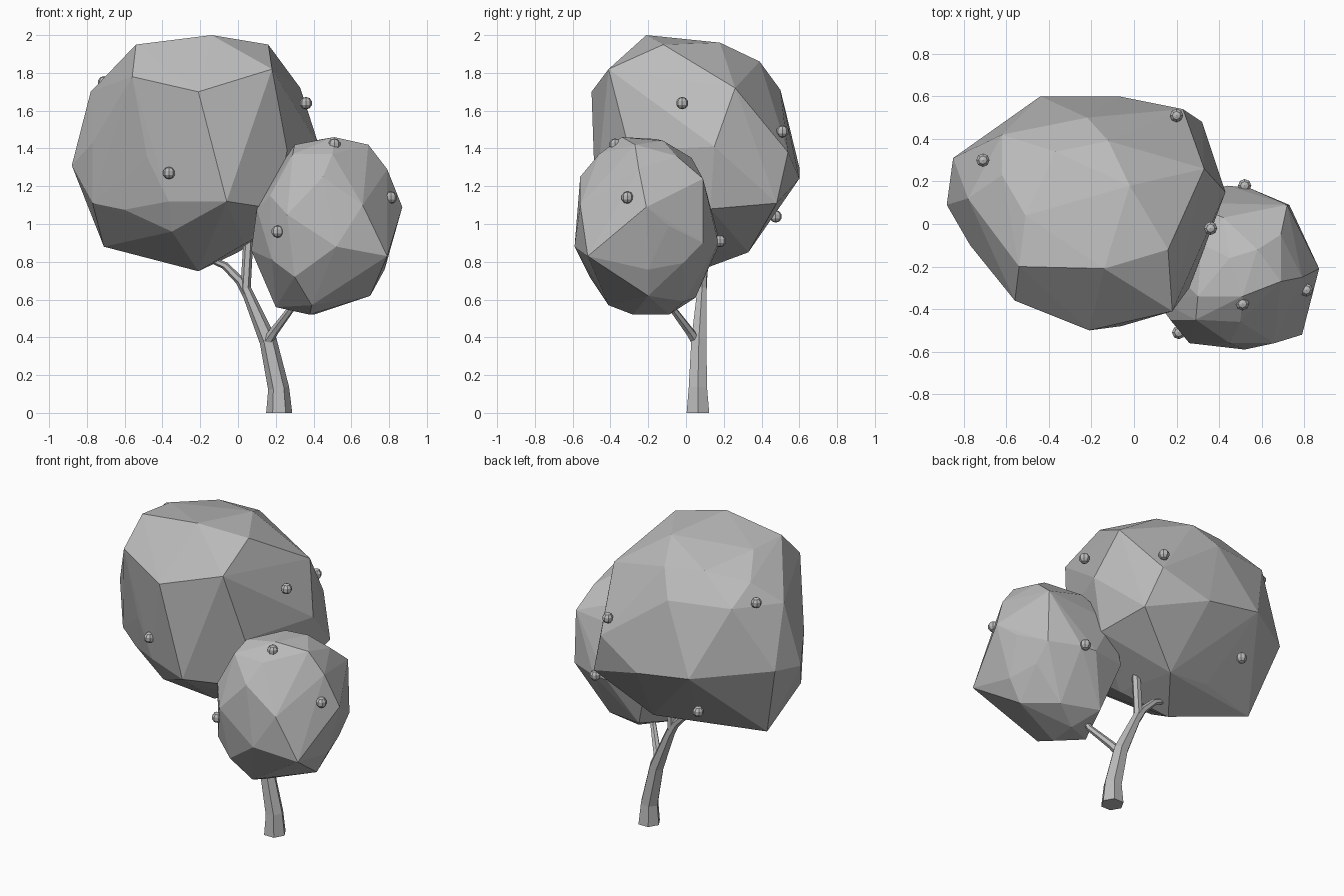
import bpy
import bmesh
from math import cos, sin, tau
from mathutils import Vector

default_cube = bpy.data.objects.get("Cube")
if default_cube:
    bpy.data.objects.remove(default_cube, do_unlink=True)

# One plain grey for the whole tree
grey = bpy.data.materials.new("plain_grey")
grey.use_nodes = True
grey.diffuse_color = (0.5, 0.5, 0.5, 1)
grey.node_tree.nodes["Principled BSDF"].inputs["Base Color"].default_value = grey.diffuse_color


def finish(bm, name):
    """Turn a bmesh into a flat shaded object with outward normals."""
    bmesh.ops.recalc_face_normals(bm, faces=bm.faces[:])
    mesh = bpy.data.meshes.new(name)
    bm.to_mesh(mesh)
    bm.free()
    mesh.materials.append(grey)
    obj = bpy.data.objects.new(name, mesh)
    bpy.context.scene.collection.objects.link(obj)
    return obj


def canopy(name, centre, radii, corners):
    """Faceted ellipsoid whose nearest vertices are pulled out to the given corners."""
    bm = bmesh.new()
    bmesh.ops.create_icosphere(bm, subdivisions=2, radius=1)
    centre, radii = Vector(centre), Vector(radii)
    for v in bm.verts:
        v.co = centre + v.co * radii
    free = set(bm.verts)
    for corner in map(Vector, corners):
        nearest = min(free, key=lambda v: (v.co - corner).length)
        nearest.co = corner
        free.remove(nearest)
    # Wrap the sculpted points in a clean convex skin
    points = [v.co.copy() for v in bm.verts]
    bm.clear()
    for point in points:
        bm.verts.new(point)
    hull = bmesh.ops.convex_hull(bm, input=bm.verts[:])
    loose = {g for g in hull["geom_interior"] + hull["geom_unused"]
             if isinstance(g, bmesh.types.BMVert)}
    bmesh.ops.delete(bm, geom=list(loose), context="VERTS")
    return finish(bm, name)


def limb(name, path, radii, sides=6):
    """Tapering branch lofted along a path; rings follow its direction."""
    bm = bmesh.new()
    path = [Vector(p) for p in path]
    rings = []
    for i, (point, radius) in enumerate(zip(path, radii)):
        ahead = path[min(i + 1, len(path) - 1)] - path[max(i - 1, 0)]
        if i == 0 and point.z == 0:
            ahead = Vector((0, 0, 1))
        turn = Vector((0, 0, 1)).rotation_difference(ahead)
        ring = []
        for k in range(sides):
            angle = tau * k / sides
            offset = Vector((cos(angle), sin(angle), 0)) * radius
            ring.append(bm.verts.new(point + turn @ offset))
        rings.append(ring)
    for low, high in zip(rings, rings[1:]):
        for k in range(sides):
            n = (k + 1) % sides
            bm.faces.new((low[k], low[n], high[n], high[k]))
    bm.faces.new(rings[0])
    bm.faces.new(rings[-1])
    return finish(bm, name)


def fruit(name, place):
    """Small faceted ball sitting on the foliage."""
    bm = bmesh.new()
    bmesh.ops.create_uvsphere(bm, u_segments=8, v_segments=5, radius=0.033)
    bmesh.ops.translate(bm, verts=bm.verts[:], vec=place)
    return finish(bm, name)


# Large crown: top, front, left side, right side, back, underside
canopy("large_crown", (-0.21, 0.06, 1.37), (0.57, 0.48, 0.56), [
    (-.14, -.21, 2), (-.54, -.2, 1.95), (.16, -.12, 1.95), (-.02, .18, 1.96),
    (-.51, .04, 1.94), (-.62, .23, 1.83), (-.37, .34, 1.88), (-.12, .39, 1.86),
    (-.56, -.36, 1.78), (-.21, -.5, 1.7), (.18, -.41, 1.82), (-.06, -.48, 1.12),
    (-.48, -.33, 1.35), (-.35, -.26, .96),
    (-.78, .12, 1.7), (-.77, -.1, 1.43), (-.88, .09, 1.31), (-.85, .31, 1.35), (-.77, -.07, 1.11),
    (-.62, .42, 1.73), (.33, .26, 1.72), (.43, .15, 1.41), (.26, -.3, 1.39),
    (.32, .48, 1.11), (.23, .54, 1.38), (-.07, .6, 1.24), (-.44, .6, 1.3),
    (-.22, .5, 1.71), (.2, -.3, 1.08), (.36, .13, 1.08),
    (-.71, .19, .88), (-.21, .06, .75), (0, .33, .85),
])

# Small crown: top, sides, front, back, underside
canopy("small_crown", (0.47, -0.2, 0.99), (0.36, 0.35, 0.44), [
    (.51, -.34, 1.46), (.3, -.34, 1.42), (.69, -.27, 1.42), (.45, -.16, 1.45),
    (.58, -.12, 1.44), (.29, -.45, 1.37), (.5, -.46, 1.37), (.42, .03, 1.35), (.69, -.05, 1.36),
    (.79, -.25, 1.29), (.87, -.21, 1.09), (.79, -.52, .83), (.72, .09, 1.24), (.73, .09, .9),
    (.07, -.2, .86), (.1, -.35, 1.08), (.17, -.45, 1.15), (.18, -.46, .81),
    (.45, -.56, 1.25), (.26, -.56, 1.05), (.52, -.59, .88), (.66, -.56, 1.1), (.3, -.51, .72),
    (.44, .18, .9), (.54, .17, .9), (.2, .12, .92), (.25, .1, 1.2),
    (.7, -.2, .62), (.38, -.28, .52), (.4, -.09, .52), (.2, -.2, .56),
    (.39, -.41, .57), (.3, .05, .61), (.55, -.01, .59),
])

# Trunk and its two side branches
limb("trunk", [(.218, .063, 0), (.215, .063, .13), (.16, .068, .38), (.04, .085, .66), (.055, .085, .92)],
     [.069, .056, .046, .028, .026])
limb("left_branch", [(.15, .06, .37), (.19, .02, .43), (.28, -.07, .55), (.32, -.1, .64)],
     [.03, .024, .019, .015])
limb("right_branch", [(.05, .085, .63), (.01, .09, .7), (-.07, .1, .78), (-.14, .1, .81)],
     [.028, .024, .02, .016])

# Fruit dotted over both crowns
fruit_places = [
    (-.365, -.38, 1.27), (.36, -.02, 1.64), (-.71, .3, 1.75), (.2, .51, 1.49), (-.42, .475, 1.04),
    (.51, -.375, 1.42), (.81, -.31, 1.14), (.21, -.51, .96), (.52, .18, .91),
]
for number, place in enumerate(fruit_places, start=1):
    fruit(f"fruit_{number}", place)
